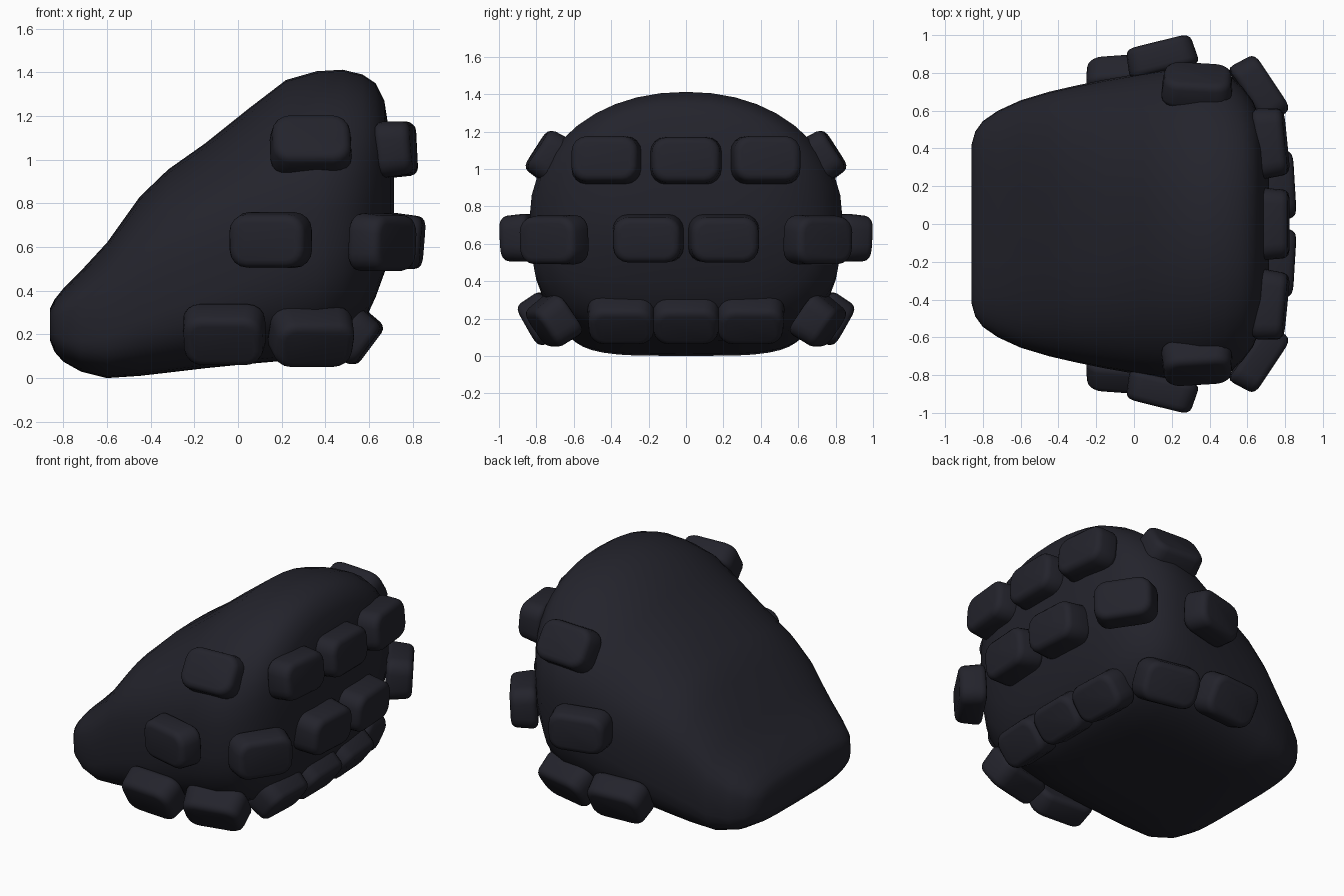
import bpy, bmesh, math
from mathutils import Vector, Matrix

cube = bpy.data.objects.get("Cube")
if cube:
    bpy.data.objects.remove(cube, do_unlink=True)

# One dark slate colour
COLOUR = (0.017, 0.017, 0.025, 1.0)
slate = bpy.data.materials.new("dark slate")
slate.use_nodes = True
slate.diffuse_color = COLOUR
bsdf = slate.node_tree.nodes["Principled BSDF"]
bsdf.inputs["Base Color"].default_value = COLOUR
bsdf.inputs["Roughness"].default_value = 0.7


def make_object(name, bm):
    bmesh.ops.recalc_face_normals(bm, faces=bm.faces)
    mesh = bpy.data.meshes.new(name)
    bm.to_mesh(mesh)
    bm.free()
    mesh.materials.append(slate)
    obj = bpy.data.objects.new(name, mesh)
    bpy.context.collection.objects.link(obj)
    return obj


def smooth(obj, degrees):
    bpy.ops.object.select_all(action='DESELECT')
    obj.select_set(True)
    bpy.context.view_layer.objects.active = obj
    bpy.ops.object.shade_smooth_by_angle(angle=math.radians(degrees))


# Body sections along x: x, bottom z, top z, half width, top and bottom squareness
SECTIONS = [
    (-0.86, 0.17, 0.32, 0.42, 3.5, 3.5),
    (-0.84, 0.12, 0.36, 0.49, 3.5, 3.5),
    (-0.80, 0.075, 0.41, 0.545, 3.3, 3.8),
    (-0.72, 0.03, 0.49, 0.60, 3.0, 4.0),
    (-0.60, 0.00, 0.62, 0.655, 2.8, 4.0),
    (-0.45, 0.01, 0.83, 0.70, 2.7, 4.0),
    (-0.32, 0.025, 0.955, 0.73, 2.6, 3.9),
    (-0.15, 0.045, 1.075, 0.765, 2.4, 3.7),
    (0.05, 0.065, 1.235, 0.80, 2.2, 3.5),
    (0.22, 0.08, 1.365, 0.825, 2.1, 3.3),
    (0.36, 0.10, 1.405, 0.835, 2.05, 3.1),
    (0.48, 0.14, 1.412, 0.805, 2.1, 3.0),
    (0.57, 0.24, 1.39, 0.73, 2.2, 2.8),
    (0.63, 0.37, 1.35, 0.65, 2.3, 2.6),
    (0.67, 0.48, 1.27, 0.55, 2.3, 2.5),
    (0.70, 0.58, 1.08, 0.42, 2.3, 2.4),
    (0.715, 0.68, 0.94, 0.25, 2.2, 2.2),
]
SEGMENTS = 40


def power(value, exponent):
    return math.copysign(abs(value) ** exponent, value)


bm = bmesh.new()
rings = []
for x, low, high, half, n_top, n_low in SECTIONS:
    ring = []
    for i in range(SEGMENTS):
        a = 2 * math.pi * i / SEGMENTS
        n = n_top if math.sin(a) >= 0 else n_low
        y = half * power(math.cos(a), 2 / n)
        z = (low + high) / 2 + (high - low) / 2 * power(math.sin(a), 2 / n)
        ring.append(bm.verts.new((x, y, z)))
    rings.append(ring)
for a, b in zip(rings, rings[1:]):
    for i in range(SEGMENTS):
        j = (i + 1) % SEGMENTS
        bm.faces.new((a[i], a[j], b[j], b[i]))
bm.faces.new(rings[0])
bm.faces.new(rings[-1])
smooth(make_object("body", bm), 50)


def plate(name, centre, normal, width=0.38, height=0.27, depth=0.18):
    """Rounded block facing along the normal, its outer face slightly smaller."""
    n = Vector(normal).normalized()
    side = Vector((0, 0, 1)).cross(n).normalized()
    up = n.cross(side)
    turn = Matrix((side, up, n)).transposed().to_4x4()
    bm = bmesh.new()
    bmesh.ops.create_cube(bm, size=1)
    for v in bm.verts:
        taper = 0.92 if v.co.z > 0 else 1.0
        v.co = Vector((v.co.x * width * taper, v.co.y * height * taper, v.co.z * depth))
    # Round the outline first, then the rims
    outline = [e for e in bm.edges if abs(e.verts[0].co.z - e.verts[1].co.z) > depth / 2]
    bmesh.ops.bevel(bm, geom=outline, offset=0.08, segments=4, profile=0.5, affect='EDGES')
    rims = [e for e in bm.edges if abs(e.verts[0].co.z - e.verts[1].co.z) < 1e-5]
    bmesh.ops.bevel(bm, geom=rims, offset=0.035, segments=3, profile=0.5, affect='EDGES')
    bm.transform(Matrix.Translation(centre) @ turn)
    smooth(make_object(name, bm), 40)


# Central plates
plate("upper_back_plate", (0.73, 0, 1.045), (1, 0, 0.05), 0.39, 0.26)
plate("lower_back_plate", (0.545, 0, 0.19), (0.8, 0, -0.6), 0.37, 0.25, 0.16)

# Mirrored plates: name, centre, facing direction, width, height, depth
PAIRS = [
    ("upper_back_plate", (0.725, 0.43, 1.05), (1, 0.1, 0.08), 0.38, 0.26, 0.16),
    ("upper_side_plate", (0.335, 0.735, 1.07), (0.05, 0.84, 0.54), 0.38, 0.27, 0.15),
    ("middle_back_plate", (0.755, 0.205, 0.625), (1, 0.06, -0.08), 0.385, 0.26, 0.18),
    ("middle_corner_plate", (0.665, 0.71, 0.62), (0.83, 0.55, -0.05), 0.38, 0.27, 0.16),
    ("middle_side_plate", (0.145, 0.885, 0.63), (-0.24, 0.97, -0.05), 0.38, 0.26, 0.16),
    ("lower_back_plate", (0.535, 0.345, 0.19), (0.8, 0.04, -0.6), 0.37, 0.25, 0.16),
    ("lower_corner_plate", (0.34, 0.71, 0.185), (0.18, 0.80, -0.57), 0.39, 0.26, 0.17),
    ("lower_side_plate", (-0.065, 0.775, 0.195), (-0.06, 0.84, -0.48), 0.385, 0.27, 0.16),
]
for name, (cx, cy, cz), (nx, ny, nz), w, h, d in PAIRS:
    for label, s in (("rear", 1), ("front", -1)):
        plate(f"{label}_{name}", (cx, s * cy, cz), (nx, s * ny, nz), w, h, d)
